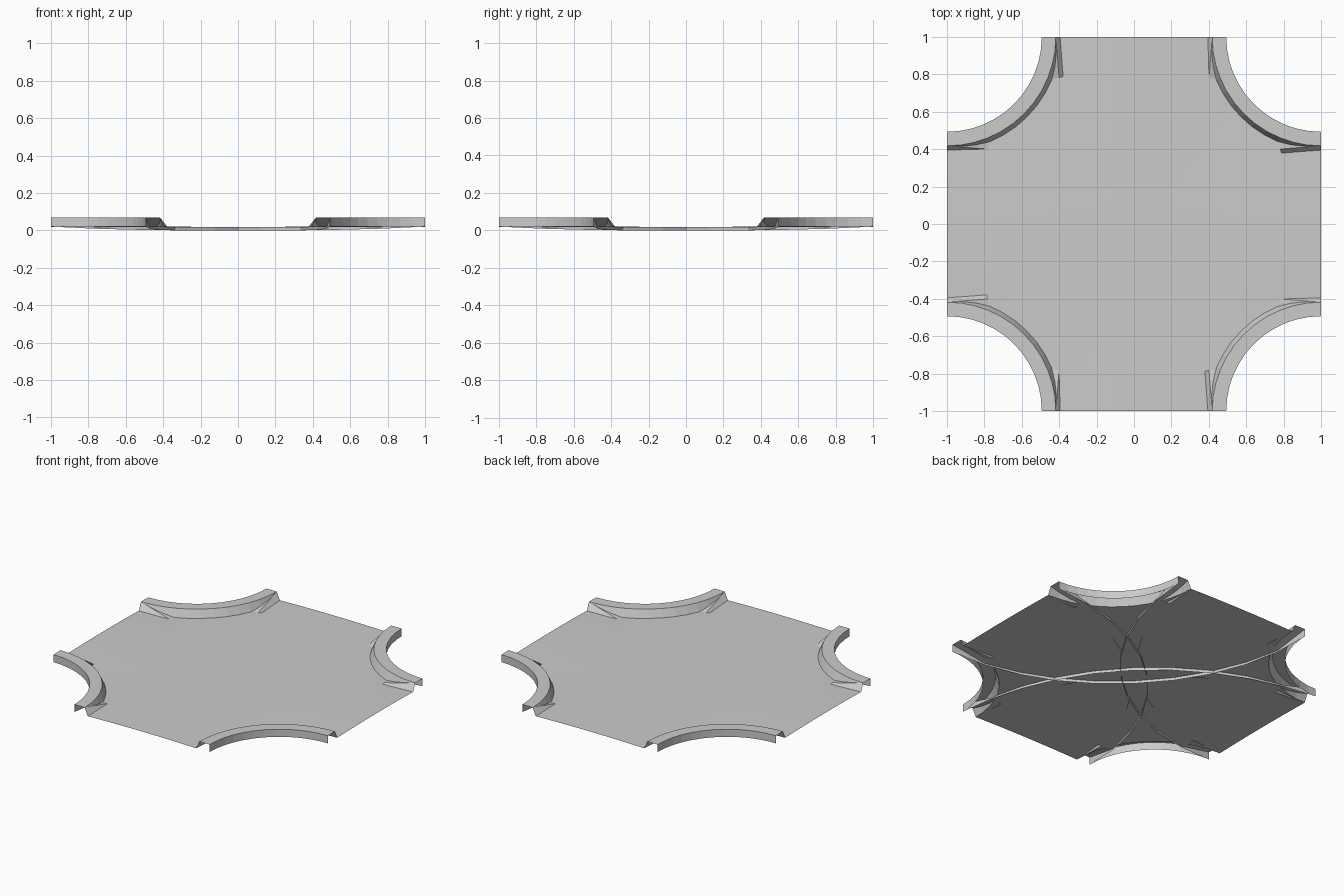
import bpy, bmesh
from math import sin, cos, pi

if "Cube" in bpy.data.objects:
    bpy.data.objects.remove(bpy.data.objects["Cube"])

R_WALL, R_TOP, R_ROAD = 0.507, 0.582, 0.605   # kerb radii round each tile corner
Z_TOP, Z_ROAD = 0.07, 0.019
CORNERS = [(1, 1), (-1, 1), (-1, -1), (1, -1)]


def strip_object(name, patches, smooth=False):
    """Build one mesh from patches, each a list of equal-length point rows."""
    bm = bmesh.new()
    for rows in patches:
        grid = [[bm.verts.new(p) for p in row] for row in rows]
        for a, b in zip(grid, grid[1:]):
            for i in range(len(a) - 1):
                bm.faces.new((a[i], a[i + 1], b[i + 1], b[i]))
    bmesh.ops.remove_doubles(bm, verts=bm.verts, dist=0.0005)
    for f in bm.faces:
        f.smooth = smooth
    me = bpy.data.meshes.new(name)
    bm.to_mesh(me)
    bm.free()
    ob = bpy.data.objects.new(name, me)
    bpy.context.collection.objects.link(ob)
    return ob


def polar(corner, r, a, z):
    sx, sy = corner
    return (sx * (1 - r * cos(a)), sy * (1 - r * sin(a)), z)


def oriented(corner, rows):
    # mirrored quadrants need the row order flipped to keep normals up
    return rows if corner[0] * corner[1] < 0 else rows[::-1]


# road: four quadrants, each spanning from the kerb arc to the tile centre lines
road = []
for c in CORNERS:
    rows = []
    for i in range(13):
        a = pi / 2 * i / 12
        far = 1 / max(cos(a), sin(a))
        row = []
        for j in range(6):
            t = j / 5
            row.append(polar(c, R_ROAD + (far - R_ROAD) * t, a,
                             Z_ROAD + 0.005 * (1 - (1 - t) ** 2)))
        rows.append(row)
    road.append(oriented(c, rows))
strip_object("road_surface", road, True)

# corner kerbs: hollow sloped face, flat top and back wall
kerbs = []
for c in CORNERS:
    profile = [(R_WALL, 0.02), (R_WALL, Z_TOP), (R_TOP, Z_TOP), (R_ROAD, Z_ROAD)]
    rows = [[polar(c, r, pi / 2 * i / 12, z) for r, z in profile] for i in range(13)]
    kerbs.append(oriented(c, rows))
strip_object("corner_kerbs", kerbs)

# wide turning kerbs: drop from the kerb ends to run under the road
sunken = []
for c in CORNERS:
    rows = []
    for i in range(11):
        k = min(i, 10 - i)
        top = Z_TOP if k == 0 else 0.0185
        low = (0.02, 0.009, 0.003, 0.0)[min(k, 3)]
        profile = [(2 - R_ROAD, min(Z_ROAD, top)), (2 - R_TOP, top),
                   (2 - R_WALL, top), (2 - R_WALL, low)]
        rows.append([polar(c, r, pi / 2 * i / 10, z) for r, z in profile])
    sunken.append(oriented(c, rows))
strip_object("sunken_turn_kerbs", sunken)
